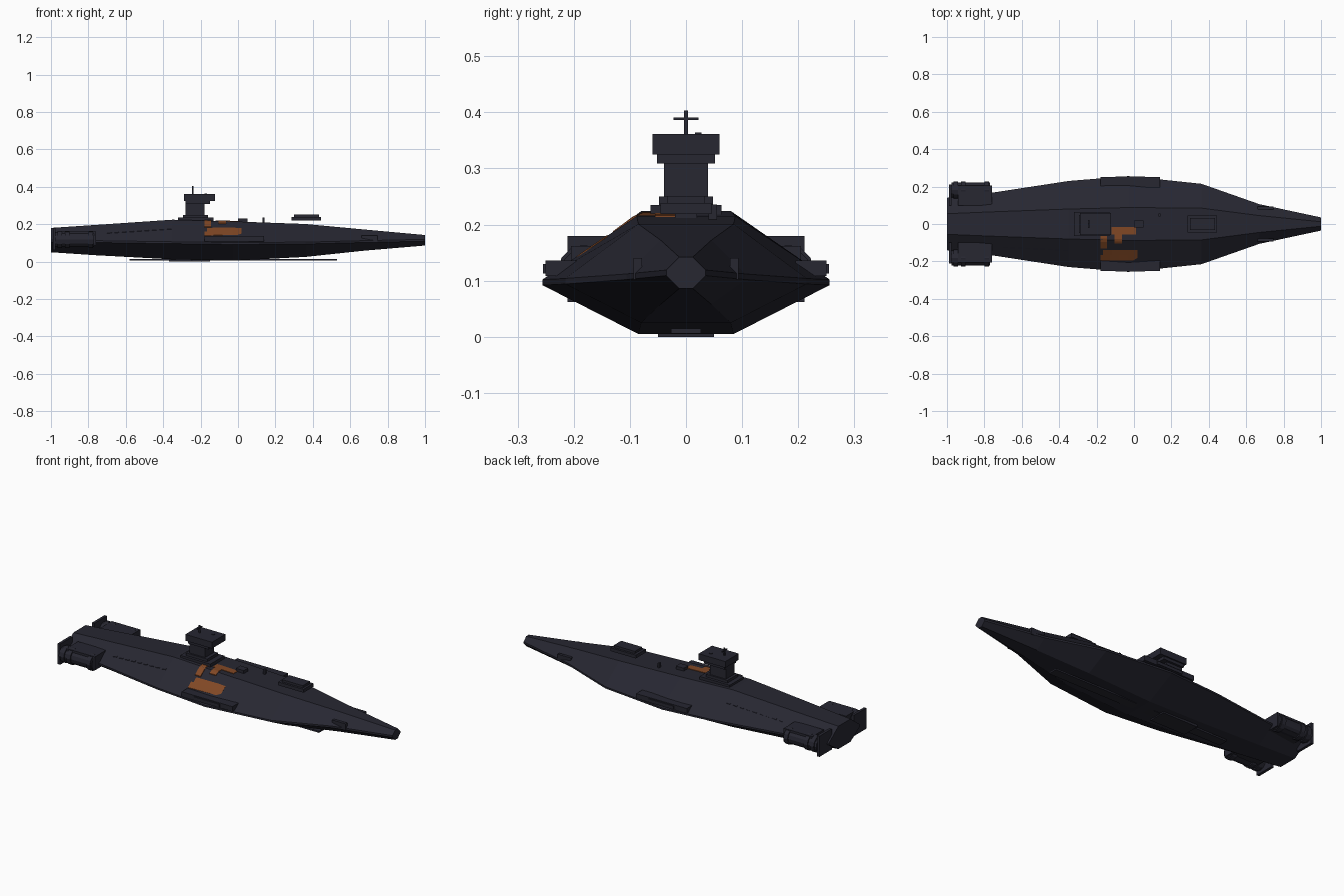
import bpy, bmesh, math

if "Cube" in bpy.data.objects:
    bpy.data.objects.remove(bpy.data.objects["Cube"])


def material(name, rgb):
    m = bpy.data.materials.new(name)
    m.diffuse_color = (*rgb, 1)
    m.use_nodes = True
    m.node_tree.nodes["Principled BSDF"].inputs["Base Color"].default_value = m.diffuse_color
    return m


STEEL = material("dark blue steel", (0.020, 0.020, 0.031))
RUST = material("rust orange", (0.22, 0.064, 0.018))


def finish(bm, name, mat):
    bmesh.ops.recalc_face_normals(bm, faces=bm.faces)
    me = bpy.data.meshes.new(name)
    bm.to_mesh(me)
    bm.free()
    me.materials.append(mat)
    ob = bpy.data.objects.new(name, me)
    bpy.context.collection.objects.link(ob)
    return ob


def box(name, x, y, z, mat=STEEL):
    """Box from (min, max) ranges."""
    bm = bmesh.new()
    bmesh.ops.create_cube(bm, size=1)
    for v in bm.verts:
        v.co = [(a + b) / 2 + c * (b - a) for (a, b), c in zip((x, y, z), v.co)]
    return finish(bm, name, mat)


def pair(name, x, y, z):
    """The same box on both sides of the hull."""
    box(name + "_left", x, y, z)
    box(name + "_right", x, (-y[1], -y[0]), z)


def tube(name, x0, x1, y, z, r, sides=12):
    bm = bmesh.new()
    bmesh.ops.create_cone(bm, cap_ends=True, segments=sides, radius1=r, radius2=r, depth=x1 - x0)
    for v in bm.verts:
        a, b, c = v.co
        v.co = ((x0 + x1) / 2 + c, y + a, z + b)
    return finish(bm, name, STEEL)


# Hull stations: x, half width, deck z, bottom z, side edge z, deck half width, bottom half width
STATIONS = [
    (-1.00, 0.140, 0.180, 0.050, 0.112, 0.055, 0.055),
    (-0.76, 0.167, 0.196, 0.034, 0.108, 0.065, 0.065),
    (-0.35, 0.230, 0.224, 0.012, 0.102, 0.080, 0.080),
    (-0.03, 0.256, 0.215, 0.005, 0.098, 0.088, 0.085),
    (0.36, 0.215, 0.201, 0.025, 0.100, 0.085, 0.080),
    (0.67, 0.106, 0.172, 0.058, 0.108, 0.045, 0.045),
    (1.00, 0.035, 0.142, 0.086, 0.115, 0.012, 0.012),
]


def station(x):
    for a, b in zip(STATIONS, STATIONS[1:]):
        if x <= b[0]:
            t = (x - a[0]) / (b[0] - a[0])
            return [p + (q - p) * t for p, q in zip(a, b)]
    return STATIONS[-1]


def hull_top(x, y):
    """Height of the upper hull surface."""
    _, w, top, _, side, deck, _ = station(x)
    t = max(0, (abs(y) - deck) / (w - deck))
    return top + (side - top) * min(t, 1)


# Hull loft
bm = bmesh.new()
rings = []
for x, w, top, bot, side, deck, keel in STATIONS:
    half = [(deck, top), (w, side + 0.004), (w, side - 0.006), (keel, bot)]
    ring = half + [(-y, z) for y, z in reversed(half)]
    rings.append([bm.verts.new((x, y, z)) for y, z in ring])
for a, b in zip(rings, rings[1:]):
    for i in range(8):
        j = (i + 1) % 8
        bm.faces.new((a[i], a[j], b[j], b[i]))
bm.faces.new(rings[0])
bm.faces.new(rings[-1])
finish(bm, "hull", STEEL)


def skin_plate(name, x0, x1, y0, y1, mat, lift=0.003, n=4):
    """Thin plate that follows the upper hull."""
    bm = bmesh.new()
    grids = []
    for off in (lift, -0.003):
        grids.append([[bm.verts.new((x, y, hull_top(x, y) + off))
                       for y in [y0 + (y1 - y0) * j / n for j in range(n + 1)]]
                      for x in [x0 + (x1 - x0) * i / n for i in range(n + 1)]])
    for g in grids:
        for i in range(n):
            for j in range(n):
                bm.faces.new((g[i][j], g[i + 1][j], g[i + 1][j + 1], g[i][j + 1]))
    t, u = grids
    for i in range(n):
        for k in (0, n):
            bm.faces.new((t[i][k], t[i + 1][k], u[i + 1][k], u[i][k]))
            bm.faces.new((t[k][i], t[k][i + 1], u[k][i + 1], u[k][i]))
    finish(bm, name, mat)


# Rust patches on the front side of the hull
for i, r in enumerate([(-0.12, 0.01, -0.055, -0.015), (-0.105, -0.065, -0.105, -0.055),
                       (-0.18, -0.145, -0.13, -0.06), (-0.165, 0.02, -0.165, -0.14),
                       (-0.18, 0.02, -0.195, -0.165), (-0.025, 0.015, -0.25, -0.225),
                       (-0.175, -0.155, -0.243, -0.228)]):
    skin_plate(f"rust_patch_{i}", *r, RUST)

# Dashed rail strips along the shoulders
for s in (-1, 1):
    for i in range(9):
        x = -0.70 + i * 0.04
        y = s * (0.125 + i * 0.002)
        skin_plate(f"rail_{s}_{i}", x, x + 0.025, y - 0.003, y + 0.003, STEEL, 0.004, 1)

# Conning tower
box("tower_base", (-0.32, -0.13), (-0.063, 0.063), (0.205, 0.235))
box("tower_step", (-0.295, -0.16), (-0.048, 0.048), (0.23, 0.25))
box("tower_neck", (-0.28, -0.18), (-0.039, 0.039), (0.23, 0.312))
box("tower_collar", (-0.28, -0.15), (-0.052, 0.052), (0.309, 0.327))
box("tower_head", (-0.29, -0.122), (-0.06, 0.06), (0.325, 0.361))
box("mast", (-0.246, -0.238), (-0.004, 0.004), (0.36, 0.403))
box("mast_crossbar", (-0.245, -0.239), (-0.022, 0.022), (0.386, 0.391))
box("tower_hatch", (-0.18, -0.165), (0.016, 0.028), (0.36, 0.364))

# Forward deck gun housing, sitting just clear of the deck
box("gun_housing", (0.285, 0.445), (-0.045, 0.045), (0.219, 0.238))
box("gun_housing_lid", (0.30, 0.432), (-0.033, 0.033), (0.237, 0.251))

# Deck fittings
box("deck_hatch", (0.0, 0.05), (-0.02, 0.02), (0.205, 0.23))
box("deck_post", (0.131, 0.141), (0.04, 0.055), (0.2, 0.236))

# Side sponsons and bow planes
pair("sponson", (-0.18, 0.14), (0.195, 0.250), (0.108, 0.136))
pair("sponson_rib", (-0.10, 0.06), (0.23, 0.255), (0.113, 0.13))
pair("bow_plane", (0.66, 0.745), (0.078, 0.094), (0.102, 0.14))

# Keel strip
box("keel", (-0.58, 0.53), (-0.027, 0.027), (0.006, 0.015))
box("keel_shoe", (-0.37, -0.15), (-0.05, 0.05), (0.0, 0.012))

# Stern engine pods with rings and end plates
pair("engine_mount", (-0.94, -0.76), (0.10, 0.205), (0.085, 0.162))
pair("stern_plate", (-0.99, -0.975), (0.10, 0.211), (0.062, 0.180))
for s, side in ((1, "left"), (-1, "right")):
    tube("engine_" + side, -0.977, -0.77, s * 0.182, 0.118, 0.040)
    for i, x in enumerate((-0.965, -0.925, -0.80)):
        tube(f"engine_ring_{side}_{i}", x, x + 0.025, s * 0.182, 0.118, 0.046)
